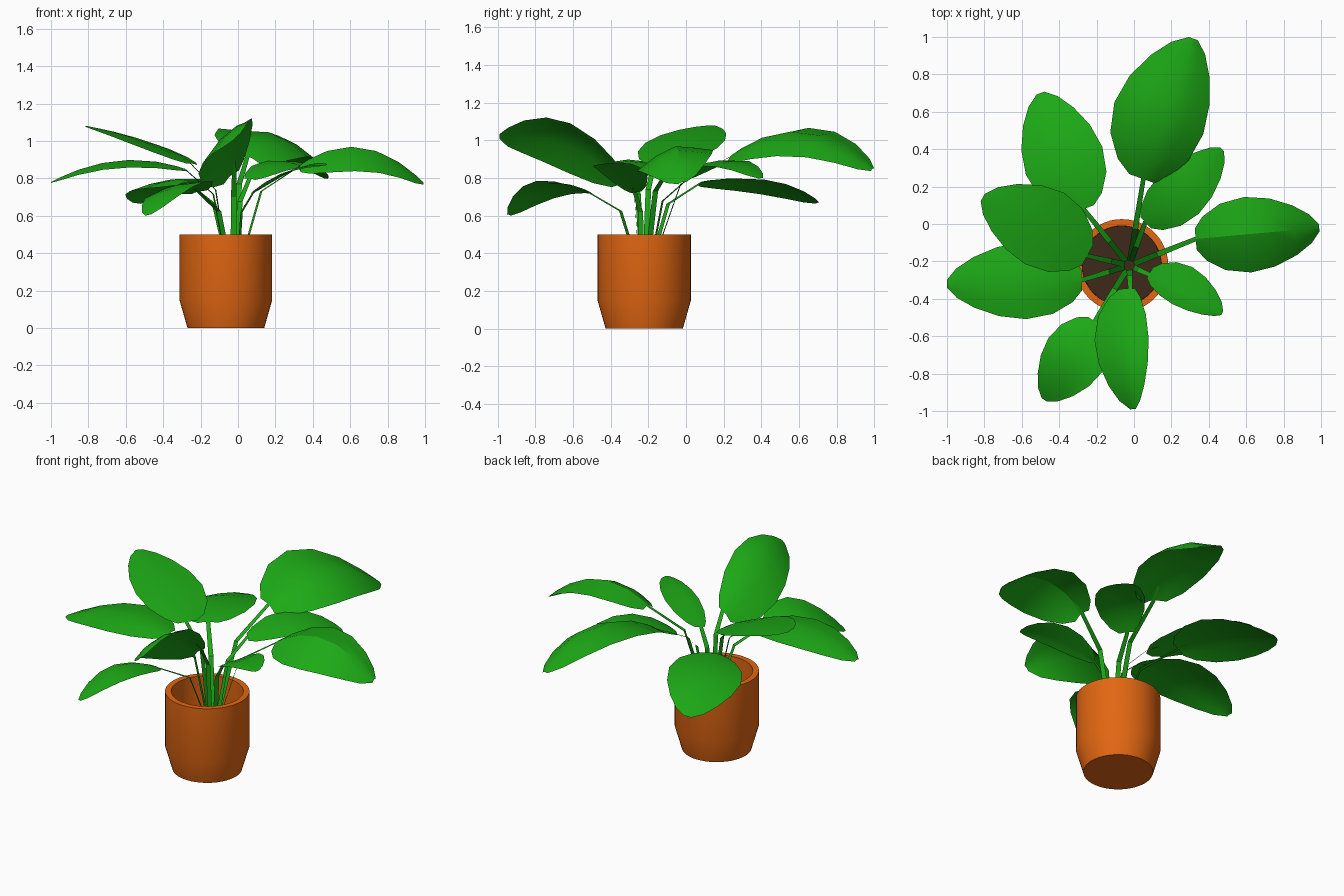
import bpy, math
from mathutils import Vector

if "Cube" in bpy.data.objects:
    bpy.data.objects.remove(bpy.data.objects["Cube"])


def material(name, rgb):
    m = bpy.data.materials.new(name)
    m.diffuse_color = (*rgb, 1)
    m.use_nodes = True
    m.node_tree.nodes["Principled BSDF"].inputs["Base Color"].default_value = m.diffuse_color
    return m


CLAY = material("clay", (0.76, 0.135, 0.006))
EARTH = material("earth", (0.05, 0.022, 0.01))
GREEN = material("leaf_green", (0.012, 0.40, 0.008))


def make(name, verts, faces, mat, angle=40):
    me = bpy.data.meshes.new(name)
    me.from_pydata([tuple(v) for v in verts], [], faces)
    me.materials.append(mat)
    ob = bpy.data.objects.new(name, me)
    bpy.context.collection.objects.link(ob)
    bpy.ops.object.select_all(action='DESELECT')
    ob.select_set(True)
    bpy.context.view_layer.objects.active = ob
    bpy.ops.object.shade_smooth_by_angle(angle=math.radians(angle))
    return ob


def grid_faces(rows, cols):
    return [(r * cols + c, r * cols + c + 1, (r + 1) * cols + c + 1, (r + 1) * cols + c)
            for r in range(rows - 1) for c in range(cols - 1)]


# pot and soil, turned from profiles
POT_X, POT_Y, SOIL_Z = -0.065, -0.222, 0.30


def lathe(name, profile, mat, cap_start, n=48):
    verts = [(POT_X + r * math.cos(2 * math.pi * i / n),
              POT_Y + r * math.sin(2 * math.pi * i / n), z)
             for r, z in profile for i in range(n)]
    faces = [(k * n + i, k * n + (i + 1) % n, (k + 1) * n + (i + 1) % n, (k + 1) * n + i)
             for k in range(len(profile) - 1) for i in range(n)]
    if cap_start:
        faces.append(tuple(reversed(range(n))))
    last = (len(profile) - 1) * n
    faces.append(tuple(range(last, last + n)))
    make(name, verts, faces, mat, 30)


lathe("pot", [(0.205, 0), (0.248, 0.15), (0.248, 0.5), (0.212, 0.5), (0.212, SOIL_Z - 0.02)],
      CLAY, True)
lathe("soil", [(0.212, SOIL_Z - 0.01), (0.211, SOIL_Z)], EARTH, False)

# leaf outline: position along the midrib and relative half width
OUTLINE = [(0, .28), (.07, .58), (.22, .88), (.42, 1), (.62, .9), (.8, .66), (.93, .38), (1, .1)]
# position across the leaf, share of the edge height (gives a domed section)
ACROSS = [(1, 1), (.5, .38), (0, 0), (-.5, .38), (-1, 1)]


def leaf(name, base, tip, arch, wl, wr, zl, zr):
    base, tip = Vector(base), Vector(tip)
    d = tip - base
    side = Vector((-d.y, d.x, 0)).normalized()
    verts = []
    for t, w in OUTLINE:
        c = base + d * t + Vector((0, 0, 4 * arch * t * (1 - t)))
        for s, h in ACROSS:
            width, drop = (wl, zl) if s >= 0 else (wr, zr)
            verts.append(c + side * (s * width * w) + Vector((0, 0, h * drop * w)))
    return make(name + "_leaf", verts, grid_faces(len(OUTLINE), len(ACROSS)), GREEN, 25)


def stem(name, base, tip, arch):
    # flat ribbon stalk with one bend
    base, tip = Vector(base), Vector(tip)
    root = Vector((-0.025, -0.222, SOIL_Z - 0.01))
    out = base - root
    flat = Vector((out.x, out.y, 0))
    side = Vector((-out.y, out.x, 0)).normalized()
    low = root + flat.normalized() * 0.025
    knee = root + flat * 0.42 + Vector((0, 0, out.z * 0.76))
    end = base + (tip - base) * 0.1 + Vector((0, 0, 0.36 * arch - 0.006))
    verts = []
    for p, w in ((low, .016), (knee, .015), (base - Vector((0, 0, .004)), .012), (end, .007)):
        verts += [p + side * w, p - side * w]
    return make(name + "_stem", verts, grid_faces(4, 2), GREEN, 20)


# name, base, tip, arch, left/right half widths, left/right edge heights
LEAVES = [
    ("back", (.05, .24, .92), (.32, .99, .85), .16, .285, .22, .02, -.13),
    ("back_left", (-.27, .08, .78), (-.50, .70, .67), .06, .225, .21, -.06, .0),
    ("high_left", (-.25, -.17, .88), (-.81, .14, 1.08), .025, .20, .235, .0, -.03),
    ("low_left", (-.28, -.30, .85), (-1.0, -.32, .78), .08, .20, .21, -.04, -.03),
    ("front_left", (-.21, -.52, .73), (-.48, -.94, .605), .09, .18, .16, .02, -.05),
    ("front", (-.02, -.345, .83), (.0, -.99, 1.03), .135, .09, .20, .045, -.22),
    ("right", (.33, -.08, .87), (.99, -.02, .78), .14, .20, .205, -.02, -.13),
    ("back_right", (.06, .01, .80), (.47, .40, .80), .095, .13, .165, .0, -.03),
    ("front_right", (.08, -.27, .725), (.47, -.48, .87), .045, .145, .08, .02, -.02),
]
for name, base, tip, arch, wl, wr, zl, zr in LEAVES:
    for ob in (leaf(name, base, tip, arch, wl, wr, zl, zr), stem(name, base, tip, arch)):
        # faces look upward
        if sum(p.normal.z for p in ob.data.polygons) < 0:
            ob.data.flip_normals()
